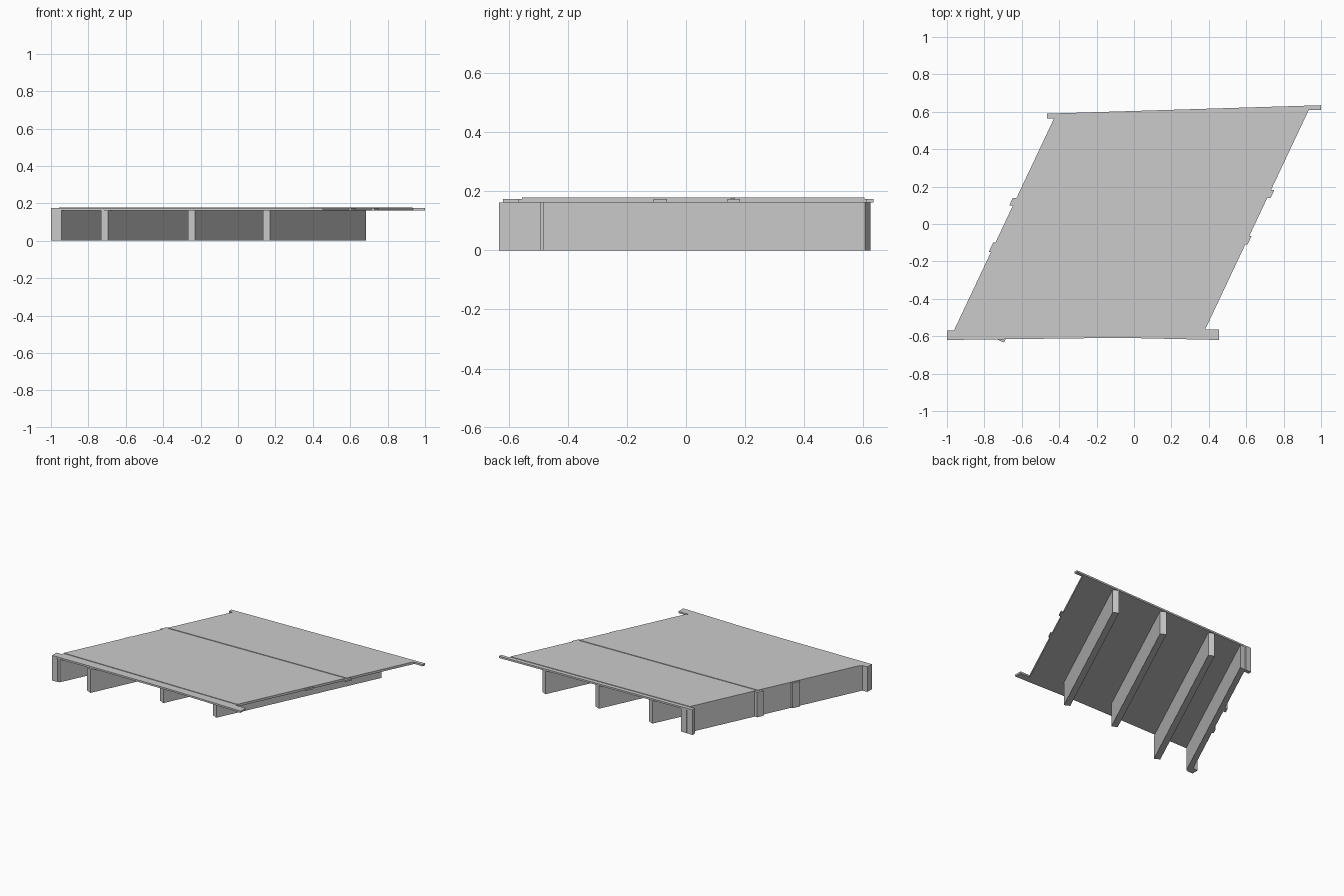
import bpy, bmesh
from mathutils import Vector

if "Cube" in bpy.data.objects:
    bpy.data.objects.remove(bpy.data.objects["Cube"])

DECK_Z, DECK_TOP, SHEET_TOP = 0.163, 0.175, 0.179
SLOPE = 0.472  # sideways shift per unit of depth (skew of the bridge)


def left_x(y):
    return -0.963 + SLOPE * (y + 0.57)


def right_x(y):
    return 0.38 + SLOPE * (y + 0.565)


def prism(name, outline, z0, z1):
    """Extrude a flat outline between two heights."""
    bm = bmesh.new()
    face = bm.faces.new([bm.verts.new((x, y, z0)) for x, y in outline])
    ext = bmesh.ops.extrude_face_region(bm, geom=[face])
    verts = [g for g in ext["geom"] if isinstance(g, bmesh.types.BMVert)]
    bmesh.ops.translate(bm, verts=verts, vec=(0, 0, z1 - z0))
    bmesh.ops.recalc_face_normals(bm, faces=bm.faces)
    mesh = bpy.data.meshes.new(name)
    bm.to_mesh(mesh)
    bm.free()
    obj = bpy.data.objects.new(name, mesh)
    bpy.context.collection.objects.link(obj)
    return obj


def edge_tab(edge, y0, y1, out):
    """Small step along a skewed deck edge."""
    return [(edge(y1), y1), (edge(y1) + out, y1), (edge(y0) + out, y0), (edge(y0), y0)]


# Deck slab with end lips and edge tabs
deck = [(-1, -0.62), (-0.2, -0.61), (0.0, -0.61), (0.455, -0.62), (0.455, -0.565), (right_x(-0.565), -0.565)]
deck += reversed(edge_tab(right_x, -0.11, -0.065, 0.012))
deck += reversed(edge_tab(right_x, 0.14, 0.183, 0.018))
deck += [(right_x(0.61), 0.61), (1, 0.61), (1, 0.635), (-0.465, 0.59), (-0.465, 0.565), (left_x(0.565), 0.565)]
deck += edge_tab(left_x, 0.1, 0.14, -0.02)
deck += edge_tab(left_x, -0.15, -0.1, -0.012)
deck += [(left_x(-0.57), -0.57), (-1, -0.57)]
prism("deck_slab", deck, DECK_Z, DECK_TOP)

# Two raised road surfaces, separated by an expansion gap
for name, y0, yl, yr in (("front_surface", -0.555, 0.118, 0.152),
                         ("back_surface", None, 0.565, 0.605)):
    l0, r0 = (y0, y0) if y0 is not None else (0.13, 0.164)
    prism(name, [(left_x(l0), l0), (right_x(r0), r0),
                 (right_x(yr), yr), (left_x(yl), yl)], DECK_TOP, SHEET_TOP)

# Skewed girders with square-cut ends: front right corner and back right depth
along = Vector((SLOPE, 1)).normalized()
across = Vector((-along.y, along.x)) * 0.041
for i, (x, y, y_back) in enumerate(((-0.695, -0.634, 0.58),
                                    (-0.23, -0.495, 0.592),
                                    (0.17, -0.482, 0.607))):
    a = Vector((x, y))
    b = a + along * ((y_back - y) / along.y)
    prism(f"girder_{i + 1}", [a, b, b + across, a + across], 0, DECK_Z)

# Left side wall flush with the deck edge
prism("side_wall", [(left_x(-0.615), -0.615), (left_x(-0.615) + 0.04, -0.615),
                    (left_x(0.59) + 0.04, 0.59), (left_x(0.59), 0.59)], 0, DECK_Z)

# Wall end posts and pilasters
prism("front_post", [(-1, -0.62), (-0.96, -0.62), (-0.96, -0.57), (-1, -0.57)], 0, DECK_Z)
prism("back_post", [(-0.465, 0.565), (-0.42, 0.565), (-0.42, 0.591), (-0.465, 0.59)], 0, DECK_Z)
prism("back_pilaster", edge_tab(left_x, 0.1, 0.14, -0.02), 0, DECK_Z)
prism("front_pilaster", edge_tab(left_x, -0.15, -0.1, -0.012), 0, DECK_Z)
